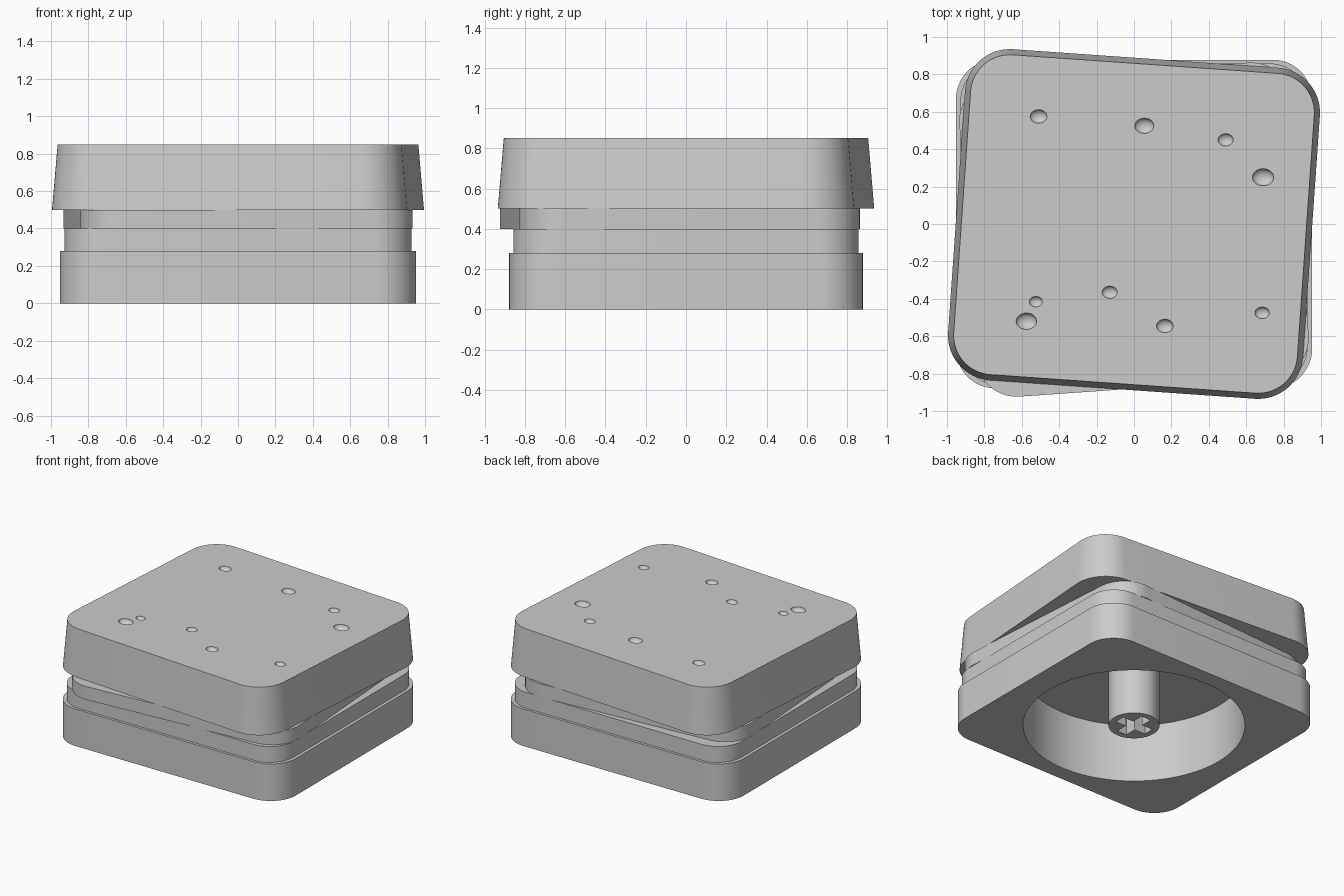
import bpy, bmesh
from math import sin, cos, pi, radians

cube = bpy.data.objects.get("Cube")
if cube:
    bpy.data.objects.remove(cube, do_unlink=True)

grey = bpy.data.materials.new("light_grey")
grey.use_nodes = True
grey.diffuse_color = (0.6, 0.6, 0.6, 1)
grey.node_tree.nodes["Principled BSDF"].inputs["Base Color"].default_value = (0.6, 0.6, 0.6, 1)


def make_object(name, bm):
    bmesh.ops.recalc_face_normals(bm, faces=bm.faces)
    mesh = bpy.data.meshes.new(name)
    bm.to_mesh(mesh)
    bm.free()
    mesh.materials.append(grey)
    obj = bpy.data.objects.new(name, mesh)
    bpy.context.collection.objects.link(obj)
    return obj


def outline(hx, hy, r, segs=16):
    """Rounded rectangle, counter-clockwise."""
    pts = []
    for k, (sx, sy) in enumerate([(1, 1), (-1, 1), (-1, -1), (1, -1)]):
        for i in range(segs + 1):
            a = (k + i / segs) * pi / 2
            pts.append((sx * (hx - r) + r * cos(a), sy * (hy - r) + r * sin(a)))
    return pts


def slab(name, hx, hy, r, z0, z1, inset=0, turn=0, y=0):
    """Rounded slab, drawn in by inset at the top and turned about z."""
    bm = bmesh.new()
    low = [bm.verts.new((px, py, z0)) for px, py in outline(hx, hy, r)]
    high = [bm.verts.new((px, py, z1)) for px, py in outline(hx - inset, hy - inset, r - inset)]
    bm.faces.new(low[::-1])
    bm.faces.new(high)
    for i in range(len(low)):
        j = (i + 1) % len(low)
        bm.faces.new((low[i], low[j], high[j], high[i]))
    obj = make_object(name, bm)
    obj.rotation_euler.z = radians(turn)
    obj.location.y = y
    return obj


def cylinder(name, r, z0, z1, segs=64):
    bm = bmesh.new()
    bmesh.ops.create_cone(bm, cap_ends=True, segments=segs, radius1=r, radius2=r, depth=z1 - z0)
    bmesh.ops.translate(bm, verts=bm.verts, vec=(0, 0, (z0 + z1) / 2))
    return make_object(name, bm)


def box(name, hx, hy, z0, z1):
    bm = bmesh.new()
    bmesh.ops.create_cube(bm, size=2)
    bmesh.ops.scale(bm, verts=bm.verts, vec=(hx, hy, (z1 - z0) / 2))
    bmesh.ops.translate(bm, verts=bm.verts, vec=(0, 0, (z0 + z1) / 2))
    return make_object(name, bm)


def dimple(x, y, r):
    bm = bmesh.new()
    bmesh.ops.create_uvsphere(bm, u_segments=32, v_segments=16, radius=1)
    bmesh.ops.scale(bm, verts=bm.verts, vec=(r, r * 0.8, r * 0.6))
    bmesh.ops.translate(bm, verts=bm.verts, vec=(x, y, TOP))
    return make_object("dimple_cutter", bm)


def cut(obj, cutter):
    cutter.hide_render = True
    bpy.context.view_layer.objects.active = obj
    mod = obj.modifiers.new("cut", 'BOOLEAN')
    mod.operation = 'DIFFERENCE'
    mod.solver = 'EXACT'
    mod.object = cutter
    bpy.ops.object.modifier_apply(modifier=mod.name)


TOP = 0.85
DEPTH = 0.44

# Stacked body: square base and neck, then two layers twisted opposite ways
base = slab("base", 0.952, 0.878, 0.21, 0, 0.28)
neck = slab("neck", 0.928, 0.858, 0.2, 0.28, 0.40)
spacer = slab("twisted_spacer", 0.892, 0.848, 0.22, 0.40, 0.50, turn=4, y=-0.03)
cap = slab("cap", 0.951, 0.887, 0.24, 0.50, TOP, inset=0.03, turn=-4)

# Round cavity from below
cavity = cylinder("cavity_cutter", 0.76, -0.2, DEPTH, 96)
for part in (base, neck, spacer):
    cut(part, cavity)

# Central stem with a cross-shaped socket
stem = cylinder("stem", 0.175, 0, DEPTH)
bars = [box("socket_cutter", 0.13, 0.04, -0.1, 0.25),
        box("socket_cutter", 0.04, 0.13, -0.1, 0.25)]
for bar in bars:
    cut(stem, bar)

# Scattered shallow dimples on top
pits = [dimple(*p) for p in [
    (-0.51, 0.575, 0.045), (0.055, 0.525, 0.051), (0.49, 0.45, 0.041),
    (0.69, 0.25, 0.057), (-0.575, -0.52, 0.055), (-0.525, -0.415, 0.035),
    (-0.13, -0.365, 0.041), (0.165, -0.545, 0.045), (0.685, -0.475, 0.039)]]
for pit in pits:
    cut(cap, pit)

for helper in [cavity] + bars + pits:
    bpy.data.objects.remove(helper, do_unlink=True)

# Smooth corners, keep sharp edges
bpy.ops.object.select_all(action='DESELECT')
for part in (base, neck, spacer, cap, stem):
    part.select_set(True)
bpy.context.view_layer.objects.active = cap
bpy.ops.object.shade_smooth_by_angle(angle=radians(30))
